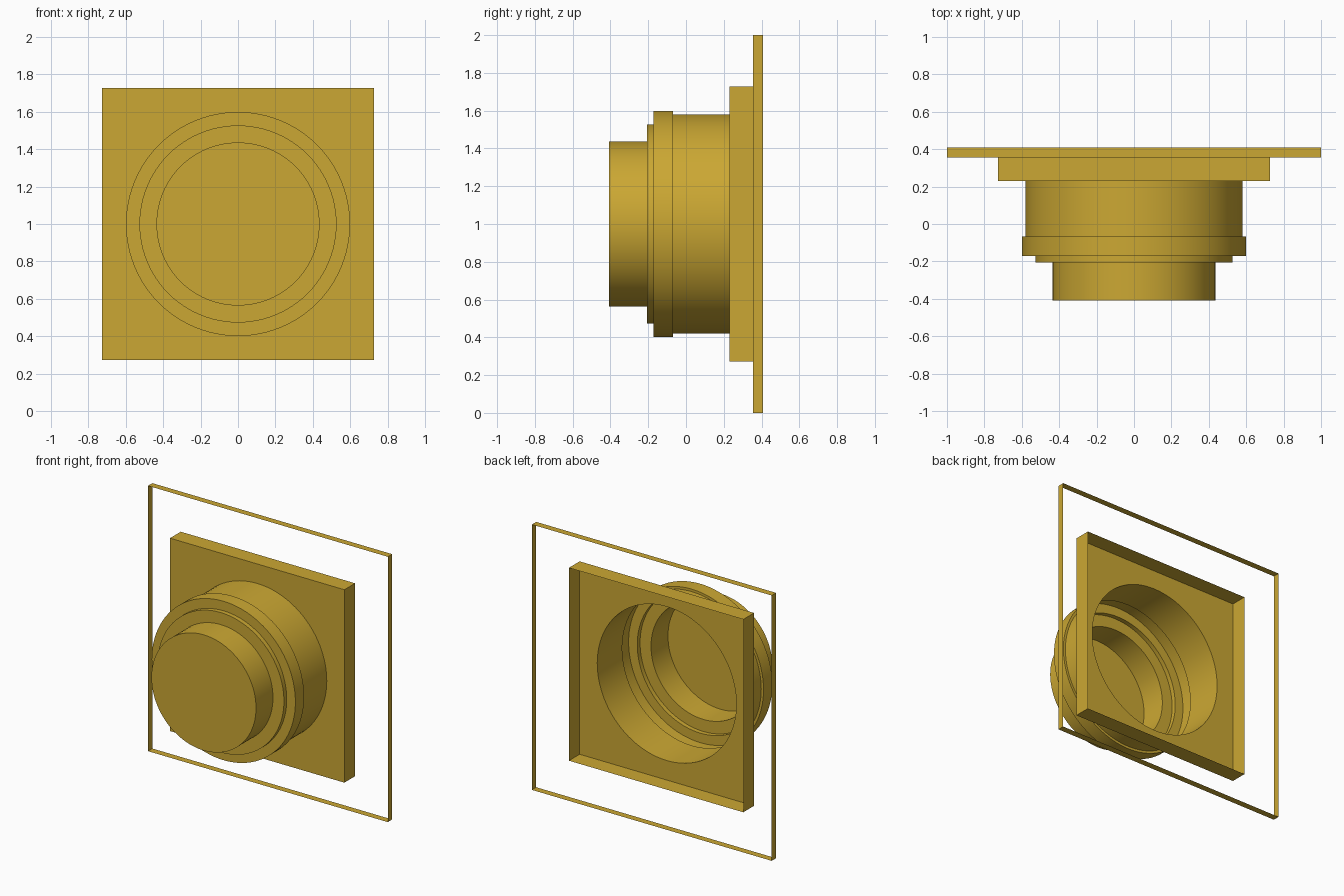
import bpy, bmesh, math

cube = bpy.data.objects.get("Cube")
if cube:
    bpy.data.objects.remove(cube, do_unlink=True)

N = 96          # sides of the round parts
CENTRE_Z = 1.0

gold = bpy.data.materials.new("brass_gold")
gold.use_nodes = True
colour = (0.60, 0.39, 0.033, 1.0)
gold.diffuse_color = colour
gold.node_tree.nodes["Principled BSDF"].inputs["Base Color"].default_value = colour


def loop(bm, radius, y, count, start=0.0):
    """Regular ring of vertices around the y axis."""
    angles = [start + 2 * math.pi * i / count for i in range(count)]
    return [bm.verts.new((radius * math.cos(a), y, CENTRE_Z + radius * math.sin(a)))
            for a in angles]


def square(bm, half, y):
    return loop(bm, half * math.sqrt(2), y, 4, math.pi / 4)


def strip(bm, front, back):
    """Band of outward-facing quads joining two rings."""
    n = len(front)
    for i in range(n):
        j = (i + 1) % n
        bm.faces.new((front[i], back[i], back[j], front[j]))


def finish(bm, name):
    mesh = bpy.data.meshes.new(name)
    bm.to_mesh(mesh)
    bm.free()
    mesh.materials.append(gold)
    obj = bpy.data.objects.new(name, mesh)
    bpy.context.collection.objects.link(obj)
    bpy.ops.object.select_all(action="DESELECT")
    obj.select_set(True)
    bpy.context.view_layer.objects.active = obj
    bpy.ops.object.shade_smooth_by_angle(angle=math.radians(30))
    return obj


# Stepped round barrel: a thin shell, closed at the front and open at the back
profile = [(0.436, -0.408), (0.436, -0.206), (0.527, -0.206), (0.527, -0.172),
           (0.599, -0.172), (0.599, -0.068), (0.580, -0.068), (0.580, 0.229)]
bm = bmesh.new()
rings = [loop(bm, r, y, N) for r, y in profile]
bm.faces.new(rings[0])
for front, back in zip(rings, rings[1:]):
    strip(bm, front, back)
finish(bm, "stepped_barrel")

# Square housing: front plate with a round opening, plus four side walls
bm = bmesh.new()
hole = loop(bm, 0.580, 0.229, N)
front = square(bm, 0.727, 0.229)
back = square(bm, 0.727, 0.356)
for k in range(4):
    first = N // 8 + k * N // 4
    arc = [hole[(first + i) % N] for i in range(N // 4 + 1)]
    bm.faces.new([front[k], front[(k + 1) % 4]] + arc[::-1])
strip(bm, front, back)
finish(bm, "square_housing")

# Thin outer frame: four walls, open front and back
bm = bmesh.new()
strip(bm, square(bm, 1.0, 0.356), square(bm, 1.0, 0.408))
finish(bm, "outer_frame")
